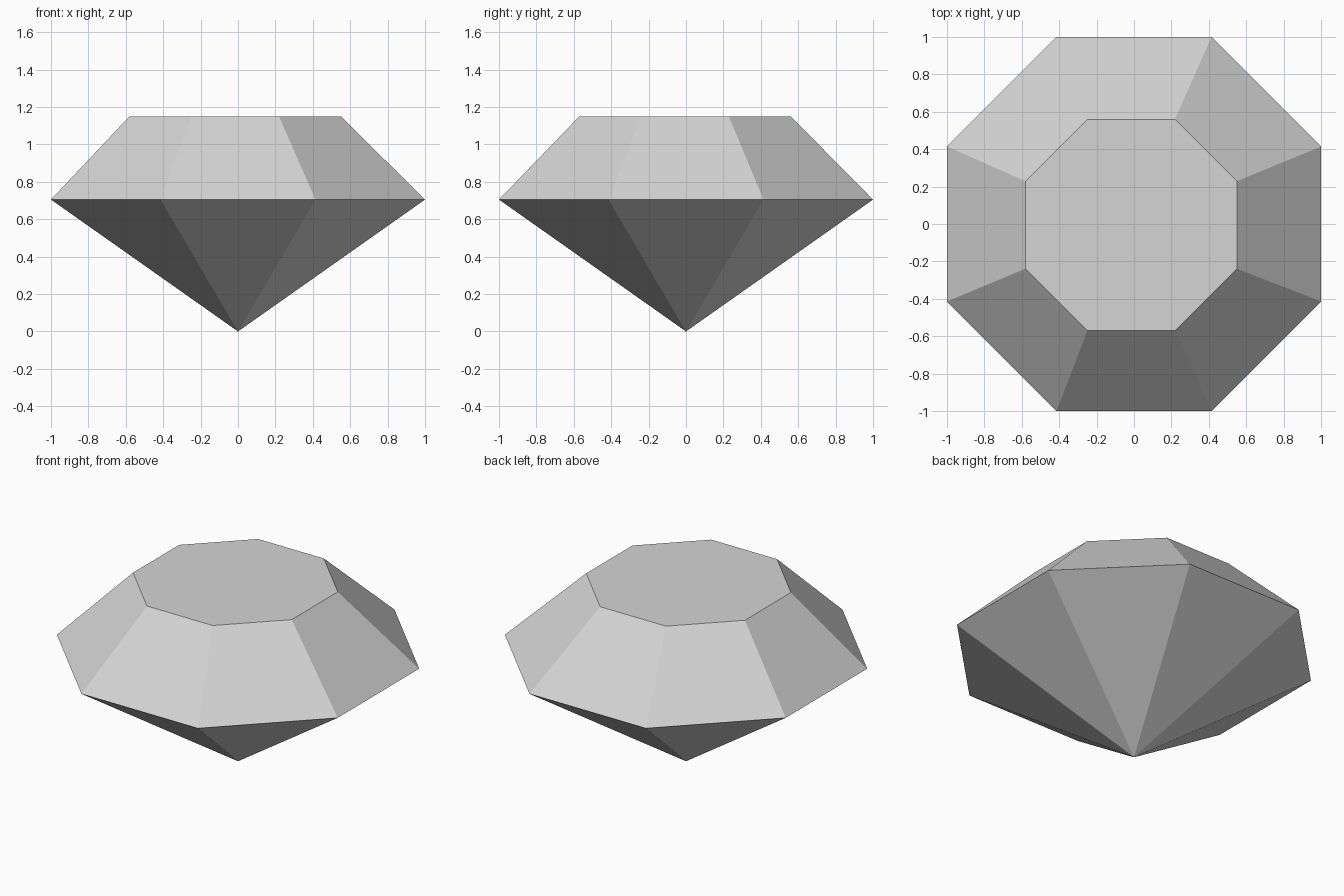
import bpy
import bmesh
from math import cos, sin, pi

if "Cube" in bpy.data.objects:
    bpy.data.objects.remove(bpy.data.objects["Cube"])

SIDES = 8


def ring(bm, apothem, z, cx=0.0, cy=0.0):
    """Octagon of vertices with flat sides facing the axes."""
    radius = apothem / cos(pi / SIDES)
    angles = [(i + 0.5) * 2 * pi / SIDES for i in range(SIDES)]
    return [bm.verts.new((cx + radius * cos(a), cy + radius * sin(a), z)) for a in angles]


# Pale grey stone
grey = bpy.data.materials.new("pale_grey")
grey.use_nodes = True
color = (0.66, 0.66, 0.66, 1)
grey.diffuse_color = color
grey.node_tree.nodes["Principled BSDF"].inputs["Base Color"].default_value = color

bm = bmesh.new()
tip = bm.verts.new((0, 0, 0))
girdle = ring(bm, 1.0, 0.705)
table = ring(bm, 0.565, 1.15, -0.015, -0.005)

# Pavilion facets below the girdle, crown facets above, flat table on top
for i in range(SIDES):
    j = (i + 1) % SIDES
    bm.faces.new((tip, girdle[j], girdle[i]))
    bm.faces.new((girdle[i], girdle[j], table[j], table[i]))
bm.faces.new(table)
bmesh.ops.recalc_face_normals(bm, faces=bm.faces)

mesh = bpy.data.meshes.new("cut_gem")
bm.to_mesh(mesh)
bm.free()
mesh.materials.append(grey)
gem = bpy.data.objects.new("cut_gem", mesh)
bpy.context.collection.objects.link(gem)
